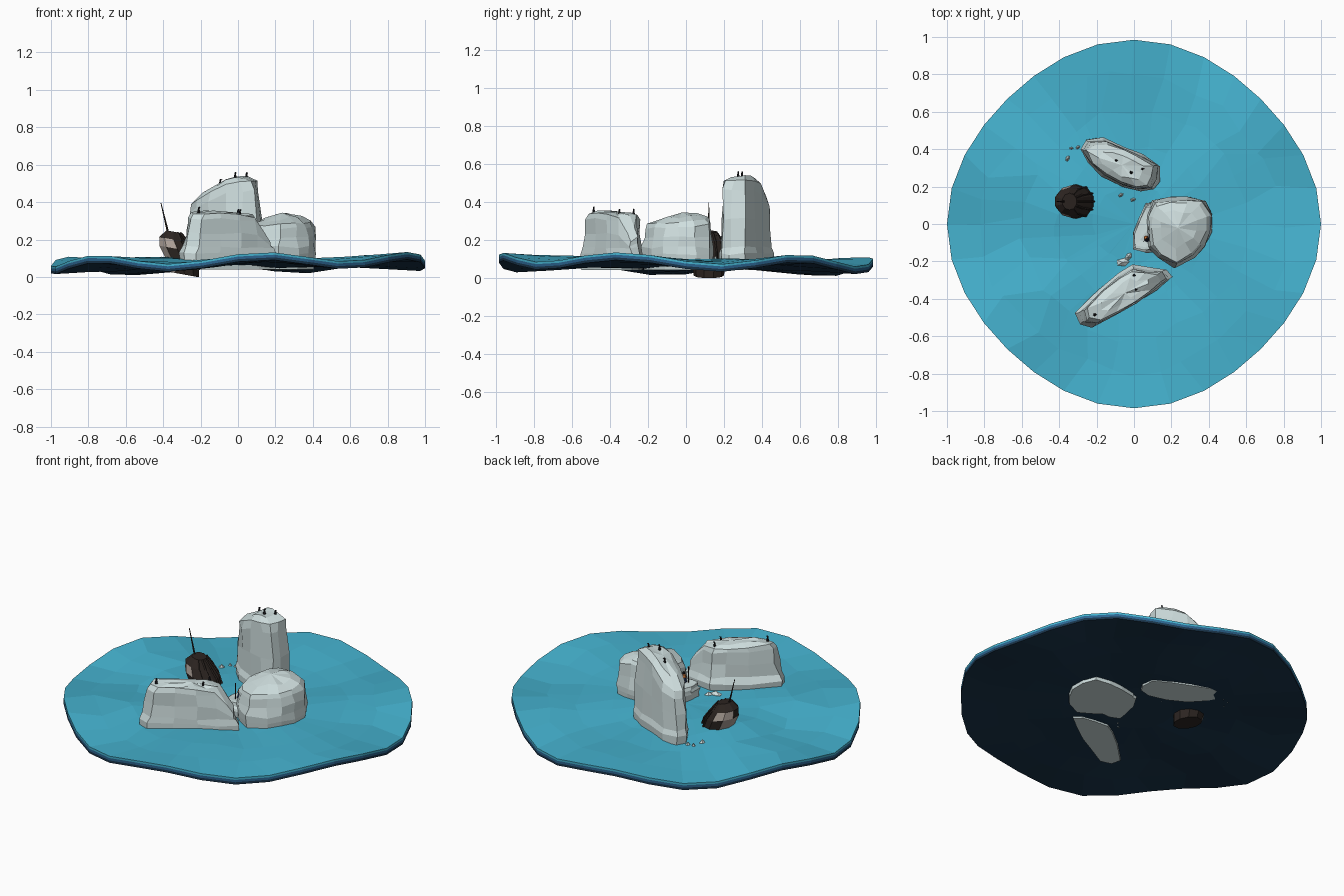
import bpy, bmesh, random
from math import sin, cos, pi, radians, hypot, atan2, exp
from mathutils import Vector

if "Cube" in bpy.data.objects:
    bpy.data.objects.remove(bpy.data.objects["Cube"])

random.seed(7)


def material(name, rgb):
    m = bpy.data.materials.new(name)
    m.diffuse_color = (*rgb, 1)
    m.use_nodes = True
    m.node_tree.nodes["Principled BSDF"].inputs["Base Color"].default_value = m.diffuse_color
    return m


SURF = material("surface_blue", (0.06, 0.45, 0.63))
MID = material("mid_blue", (0.025, 0.13, 0.28))
DEEP = material("deep_blue", (0.01, 0.035, 0.07))
STONE = material("pale_stone", (0.62, 0.73, 0.73))
WOOD = material("dark_wood", (0.025, 0.018, 0.015))
PALE = material("worn_wood", (0.42, 0.36, 0.32))
BLACK = material("black", (0.012, 0.012, 0.015))
NAVY = material("navy_cloth", (0.02, 0.04, 0.12))
ORANGE = material("orange", (0.75, 0.22, 0.05))


def finish(bm, name, *mats):
    bmesh.ops.recalc_face_normals(bm, faces=bm.faces)
    me = bpy.data.meshes.new(name)
    bm.to_mesh(me)
    bm.free()
    ob = bpy.data.objects.new(name, me)
    bpy.context.collection.objects.link(ob)
    for m in mats:
        me.materials.append(m)
    return ob


def loft(bm, rings, tip=None, base=True):
    """Bridge rings of points; close with a fan to the tip and a flat base."""
    vs = [[bm.verts.new(p) for p in r] for r in rings]
    n = len(vs[0])
    for a, b in zip(vs, vs[1:]):
        for i in range(n):
            j = (i + 1) % n
            bm.faces.new((a[i], a[j], b[j], b[i]))
    if tip:
        t = bm.verts.new(tip)
        for i in range(n):
            bm.faces.new((vs[-1][i], vs[-1][(i + 1) % n], t))
    else:
        bm.faces.new(vs[-1])
    if base:
        bm.faces.new(vs[0])


def spike(name, a, b, r0, r1, mat, sides=5):
    a, b = Vector(a), Vector(b)
    rot = (b - a).to_track_quat('Z', 'Y').to_matrix().to_4x4()
    rot.translation = (a + b) / 2
    bm = bmesh.new()
    bmesh.ops.create_cone(bm, cap_ends=True, segments=sides, radius1=r0,
                          radius2=r1, depth=(b - a).length, matrix=rot)
    return finish(bm, name, mat)


def blob(name, loc, size, mat, rz=0, sub=1):
    bm = bmesh.new()
    bmesh.ops.create_icosphere(bm, subdivisions=sub, radius=1)
    ob = finish(bm, name, mat)
    ob.location, ob.scale, ob.rotation_euler[2] = loc, size, rz
    return ob


# Water: three thin, wavy stacked layers
def wave(x, y):
    r, a = hypot(x, y), atan2(y, x)
    swell = 0.03 * r * r * cos(6 * a + radians(130))
    ripple = 0.008 * sin(9 * y + 2 * x) * (1 - r * r * 0.7)
    crest = 0.025 * exp(-((x + 0.42) ** 2 + (y - 0.02) ** 2) / 0.02)
    return 0.092 + 0.012 * x - 0.012 * y + swell + ripple + crest


SEG = 32
jit = [[random.uniform(-0.09, 0.09) for _ in range(SEG)] for _ in range(5)]


def sheet(dz):
    out = []
    for k, f in enumerate((0.22, 0.42, 0.62, 0.82, 1.0)):
        ring = []
        for i in range(SEG):
            free = k < 4
            a = 2 * pi * i / SEG + (jit[k][i] if free else 0)
            r = f * (0.97 + 0.02 * cos(4 * a)) * (1 + (jit[k][-i] * 0.5 if free else 0))
            x, y = r * cos(a) * 1.01, r * sin(a) * 0.995
            ring.append((x, y, wave(x, y) + dz))
        out.append(ring)
    return out


def water_layer(name, top, bottom, mat):
    bm = bmesh.new()
    rings = sheet(bottom) + sheet(top)[::-1]
    loft(bm, rings, (0, 0, wave(0, 0) + top), base=False)
    bmesh.ops.holes_fill(bm, edges=[e for e in bm.edges if e.is_boundary], sides=0)
    finish(bm, name, mat)


water_layer("water_surface", 0, -0.012, SURF)
water_layer("water_middle", -0.012, -0.026, MID)
water_layer("water_depths", -0.026, -0.04, DEEP)


# Sea stacks: outline lofted over a flared foot, steep walls and a sloping top
def stack(name, outline, height, foot=0.16, wall=0.86, rough=0.007):
    n = len(outline)
    cx, cy = sum(p[0] for p in outline) / n, sum(p[1] for p in outline) / n
    crag = [random.uniform(-0.035, 0.035) for _ in outline]
    levels = [(None, 0.04, 0.96), (None, 0.125, 1.0), (None, foot, wall + 0.05),
              (0.4, 0, wall + 0.01), (0.8, 0, wall - 0.03),
              (0.95, 0, wall - 0.1), (1.0, 0, wall * 0.58)]
    rings = []
    for f, z0, s in levels:
        ring = []
        for (px, py), c in zip(outline, crag):
            k = s + (c if f is not None else 0)
            x = cx + (px - cx) * k + random.uniform(-rough, rough)
            y = cy + (py - cy) * k + random.uniform(-rough, rough)
            z = z0 if f is None else foot + f * (height(x, y) - foot)
            if z0 != 0.04:
                z += random.uniform(-rough, rough)
            ring.append((x, y, z))
        rings.append(ring)
    bm = bmesh.new()
    loft(bm, rings, (cx, cy, height(cx, cy) + 0.006))
    finish(bm, name, STONE)


def back_h(x, y):
    return 0.535 - 0.55 * max(0, -0.03 - x) - 0.5 * max(0, y - 0.36)


def front_h(x, y):
    return 0.35 - 0.08 * max(0, x + 0.15) - 1.6 * max(0, x - 0.09)


def right_h(x, y):
    return 0.345 - 0.25 * max(0, -0.02 - y) - 0.3 * abs(x - 0.26)


stack("back_stack", [(-.29, .40), (-.26, .455), (-.17, .46), (-.05, .415), (.05, .37),
      (.14, .31), (.135, .23), (.11, .18), (.04, .17), (-.06, .20), (-.17, .26),
      (-.25, .33)], back_h, wall=0.88)
stack("front_stack", [(-.31, -.48), (-.29, -.54), (-.22, -.555), (-.1, -.49), (.02, -.42),
      (.12, -.35), (.21, -.28), (.17, -.245), (.09, -.235), (0, -.22), (-.08, -.26),
      (-.19, -.36)], front_h, wall=0.88)
stack("right_stack", [(.07, -.03), (.08, -.12), (.13, -.18), (.22, -.235), (.32, -.18),
      (.38, -.12), (.41, -.04), (.42, .05), (.38, .13), (.29, .14), (.19, .14),
      (.1, .12), (.07, .05)], right_h, wall=0.95)
stack("landing_ledge", [(0, -.13), (.06, -.15), (.14, -.15), (.16, 0), (.14, .12),
      (.07, .11), (.03, .03), (.0, -.05)], lambda x, y: 0.175, foot=0.14, wall=0.95)

# Scattered small rocks, some awash
for i, (x, y, s) in enumerate([(-.355, .35, .016), (-.335, .405, .01), (-.3, .41, .012),
                               (-.07, .155, .014), (-.005, .13, .014),
                               (-.06, -.205, .034), (-.03, -.175, .024)]):
    blob(f"small_rock_{i + 1}", (x, y, wave(x, y) - 0.012), (s * 1.2, s * 0.75, 0.032),
         STONE, random.uniform(0, 1.2))

# Wreck: upended hull with a worn flank, plank ribs and a broken mast
SIDES = 10
sections = [(-.285, .012, .08, .08), (-.30, .09, .095, .09), (-.325, .15, .1, .09),
            (-.345, .20, .08, .075), (-.345, .242, .04, .045)]


def hull_point(s, a, grow=1.0):
    x, z, rx, ry = s
    return Vector((x + rx * grow * cos(a), .12 + ry * grow * sin(a), z - 0.18 * rx * cos(a)))


bm = bmesh.new()
loft(bm, [[hull_point(s, 2 * pi * (i + .5) / SIDES) for i in range(SIDES)] for s in sections])
for f in bm.faces:
    c = f.calc_center_median()
    f.material_index = int(c.x < -.355 and c.z < .19)
finish(bm, "wreck_hull", WOOD, PALE)
for k in range(-2, 3):
    ang = k * 0.5
    for j, (s, t) in enumerate(zip(sections[1:], sections[2:])):
        spike(f"hull_rib_{k + 3}_{j + 1}", hull_point(s, ang), hull_point(t, ang),
              0.006, 0.006, WOOD, 4)
spike("broken_mast", (-.365, .12, .2), (-.412, .12, .395), .007, .002, WOOD, 6)

# Lookout on the ledge, with a pole
X, Y, Z = .07, -.08, .175
spike("lookout_coat", (X, Y, Z), (X, Y, Z + .045), .017, .008, NAVY, 6)
spike("lookout_scarf", (X - .006, Y + .006, Z + .03), (X - .006, Y + .006, Z + .046), .013, .009, ORANGE, 6)
blob("lookout_head", (X, Y, Z + .053), (.009, .009, .01), BLACK)
spike("lookout_pole", (X - .02, Y - .015, Z - .01), (X - .02, Y - .015, Z + .09), .003, .002, WOOD)

# Seabirds perched on the tops
for i, (x, y, h) in enumerate([(.045, .295, back_h), (-.015, .275, back_h), (-.095, .34, back_h),
                               (-.21, -.485, front_h), (.01, -.35, front_h), (0, -.275, front_h)]):
    z = h(x, y) - .01
    spike(f"bird_body_{i + 1}", (x, y, z), (x, y, z + .028), .009, .004, BLACK)
    blob(f"bird_head_{i + 1}", (x + .002, y, z + .03), (.006, .005, .006), BLACK)
    spike(f"bird_beak_{i + 1}", (x, y, z + .03), (x + .012, y, z + .031), .003, .0005, BLACK, 4)
